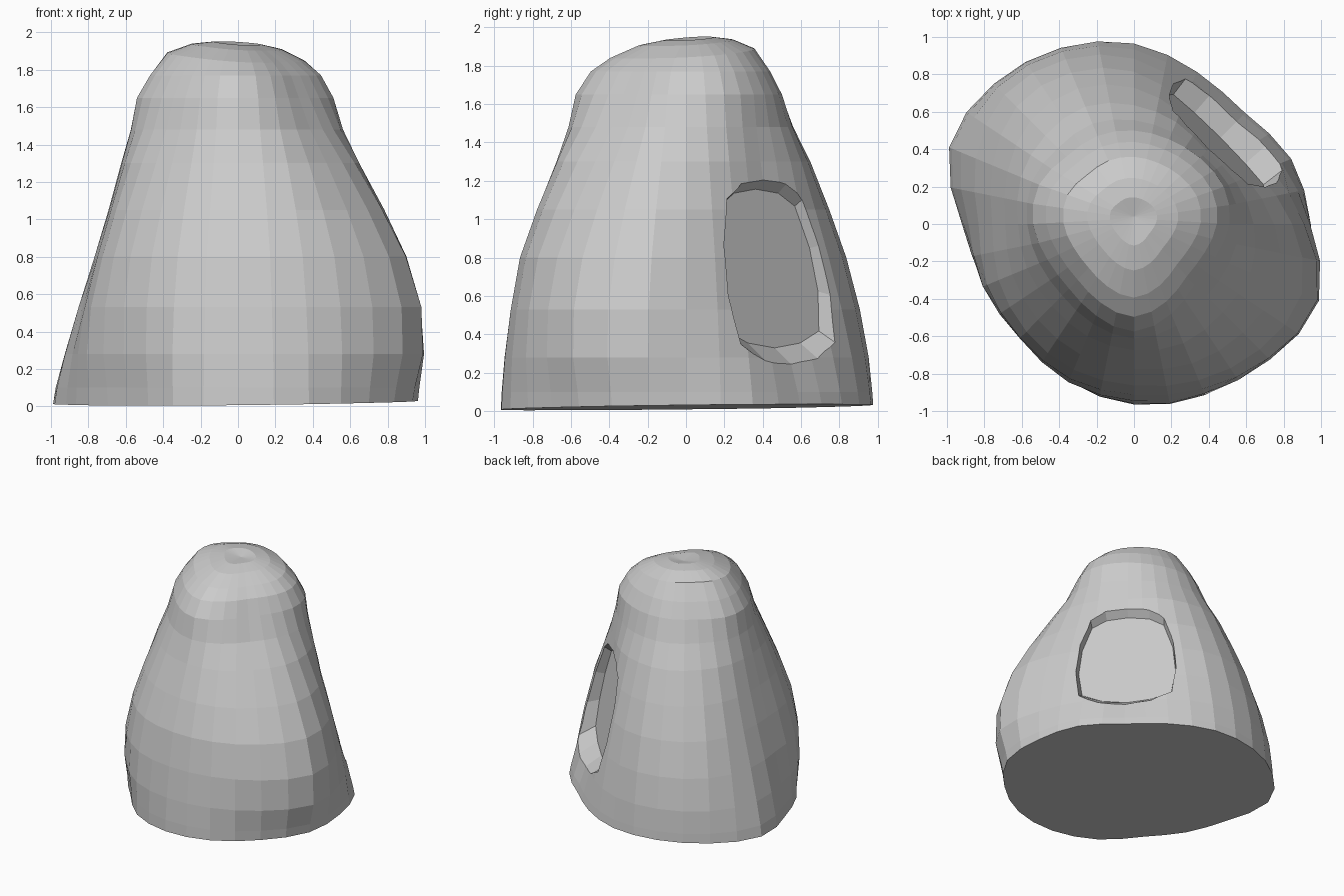
import bpy, bmesh
from math import sin, cos, tau, sqrt
from mathutils import Vector

if "Cube" in bpy.data.objects:
    bpy.data.objects.remove(bpy.data.objects["Cube"])

SEG = 32
# Outline radii every 22.5 degrees (from +x, counter-clockwise) at key heights
KEYS = [
    (0.02, [.945, .91, .84, .88, .965, 1.02, 1.06, 1.07, .92, .86, .83, .91, .965, .99, .99, 1.01]),
    (0.40, [.93, .82, .725, .80, .91, .98, 1.01, .96, .86, .87, .87, .91, .93, .97, 1.03, 1.08]),
    (0.85, [.83, .70, .63, .69, .80, .86, .87, .80, .745, .77, .80, .83, .85, .89, .93, .95]),
    (1.30, [.64, .59, .55, .59, .635, .68, .67, .655, .62, .62, .62, .65, .675, .69, .67, .675]),
    (1.65, [.51, .52, .50, .49, .50, .51, .51, .55, .54, .50, .49, .53, .575, .52, .46, .47]),
]


def spline(a, b, c, d, t):
    return b + 0.5 * t * (c - a + t * (2*a - 5*b + 4*c - d + t * (3*(b - c) + d - a)))


def around(radii, i):
    k, t = divmod(i * 16 / SEG, 1)
    k = int(k)
    return spline(*(radii[(k + j) % 16] for j in (-1, 0, 1, 2)), t)


def radius(i, z):
    n = max(j for j in range(len(KEYS) - 1) if KEYS[j][0] <= z)
    z0, z1 = KEYS[n][0], KEYS[n + 1][0]
    ids = [min(max(n + j, 0), len(KEYS) - 1) for j in (-1, 0, 1, 2)]
    return spline(*(around(KEYS[k][1], i) for k in ids), (z - z0) / (z1 - z0))


def make(name, bm):
    bmesh.ops.recalc_face_normals(bm, faces=bm.faces)
    mesh = bpy.data.meshes.new(name)
    bm.to_mesh(mesh)
    bm.free()
    ob = bpy.data.objects.new(name, mesh)
    bpy.context.collection.objects.link(ob)
    return ob


def bridge(bm, a, b):
    for i in range(len(a)):
        j = (i + 1) % len(a)
        bm.faces.new((a[i], a[j], b[j], b[i]))


# Lumpy dome body: side rings, then shrinking cap rings
bm = bmesh.new()
levels = [(z, z, 1) for z in (.02, .1, .28, .53, .8, 1.05, 1.3, 1.48, 1.65)]
levels += [(1.65, z, s) for z, s in ((1.77, .87), (1.865, .70), (1.92, .46), (1.94, .24))]
rings = []
for zr, z, s in levels:
    ring = []
    for i in range(SEG):
        a = tau * i / SEG
        r = radius(i, zr)
        x, y = r * s * cos(a), r * s * sin(a) + .03 * (1 - s)
        h = z
        if z < .05:
            h += .012 * x + .014 * y      # slightly uneven foot
        elif z > 1.8:
            h += .06 * (y - x)            # tilted crown
        ring.append(bm.verts.new((x, y, h)))
    rings.append(ring)
for a, b in zip(rings, rings[1:]):
    bridge(bm, a, b)
foot = bm.verts.new((0, 0, .02))
apex = bm.verts.new((0, .04, 1.925))
for i in range(SEG):
    j = (i + 1) % SEG
    bm.faces.new((rings[0][j], rings[0][i], foot))
    bm.faces.new((rings[-1][i], rings[-1][j], apex))
body = make("dome_body", bm)

# Doorway recess facing back right, with splayed sill and lintel
half = [(0, .25), (.2, .28), (.355, .355), (.385, .6), (.36, .87), (.285, 1.13), (.17, 1.21), (0, 1.235)]
outline = half + [(-u, z) for u, z in half[-2:0:-1]]


def place(u, z, d):
    return Vector(((d - u) / sqrt(2), (d + u) / sqrt(2), z))


bm = bmesh.new()
back, front = [], []
for u, z in outline:
    ub, zb = u * .96, .745 + (z - .745) * .84
    b = place(ub, zb, .65 - .17 * (zb - .35))
    f = place(u, z, .75 - .17 * (z - .35))
    back.append(bm.verts.new(b))
    front.append(bm.verts.new(b + 3 * (f - b)))
bridge(bm, back, front)
bm.faces.new(back)
bm.faces.new(front)
cutter = make("doorway_cutter", bm)
cutter.hide_render = True

cut = body.modifiers.new("doorway", 'BOOLEAN')
cut.operation = 'DIFFERENCE'
cut.solver = 'EXACT'
cut.object = cutter
bpy.context.view_layer.objects.active = body
body.select_set(True)
bpy.ops.object.modifier_apply(modifier=cut.name)
bpy.data.objects.remove(cutter)
